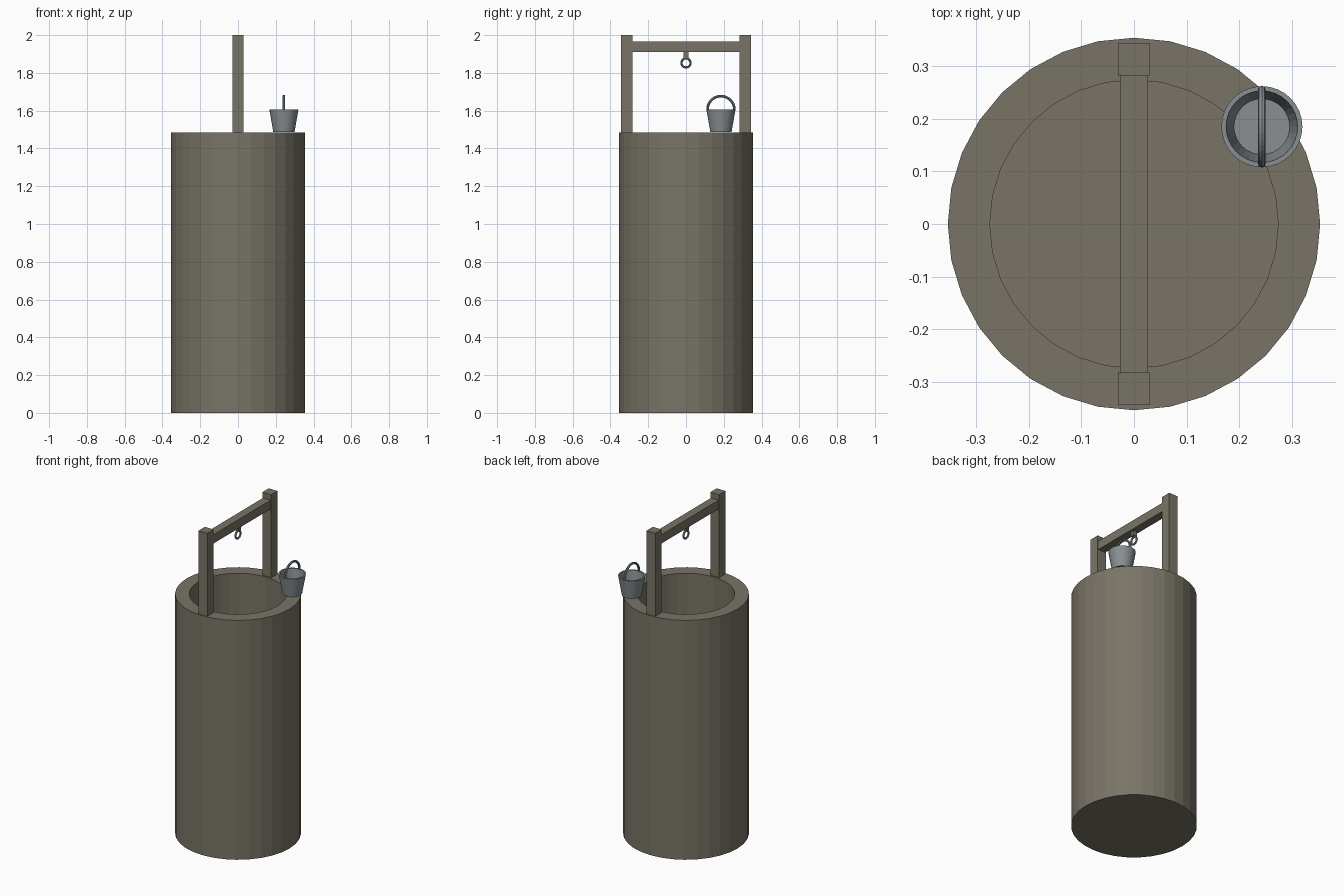
import bpy, bmesh, math
from mathutils import Vector

if "Cube" in bpy.data.objects:
    bpy.data.objects.remove(bpy.data.objects["Cube"])


def material(name, rgb):
    m = bpy.data.materials.new(name)
    m.diffuse_color = (*rgb, 1)
    m.use_nodes = True
    m.node_tree.nodes["Principled BSDF"].inputs["Base Color"].default_value = m.diffuse_color
    return m


STONE = material("weathered brown", (0.19, 0.175, 0.135))
METAL = material("bucket grey", (0.25, 0.275, 0.29))


def finish(name, bm, mat):
    bmesh.ops.recalc_face_normals(bm, faces=bm.faces)
    mesh = bpy.data.meshes.new(name)
    bm.to_mesh(mesh)
    bm.free()
    mesh.materials.append(mat)
    ob = bpy.data.objects.new(name, mesh)
    bpy.context.collection.objects.link(ob)
    return ob


def lathe(name, profile, sides, mat, loc=(0, 0, 0)):
    """Revolve (radius, z) points; the first and last rings are capped."""
    bm = bmesh.new()
    rings = []
    for r, z in profile:
        rings.append([bm.verts.new(Vector(loc) + Vector((
            r * math.cos(2 * math.pi * i / sides),
            r * math.sin(2 * math.pi * i / sides), z))) for i in range(sides)])
    for a, b in zip(rings, rings[1:]):
        for i in range(sides):
            j = (i + 1) % sides
            bm.faces.new((a[i], a[j], b[j], b[i]))
    bm.faces.new(rings[0])
    bm.faces.new(rings[-1])
    return finish(name, bm, mat)


def box(name, lo, hi, mat):
    bm = bmesh.new()
    bmesh.ops.create_cube(bm, size=1)
    for v in bm.verts:
        v.co = [(a + b) / 2 + c * (b - a) for a, b, c in zip(lo, hi, v.co)]
    return finish(name, bm, mat)


def arc_tube(name, centre, radius, tube, start, end, steps, sides, mat):
    """Round tube following an arc in the y-z plane; a full turn closes it."""
    bm = bmesh.new()
    closed = abs(end - start - 2 * math.pi) < 1e-6
    rings = []
    for s in range(steps if closed else steps + 1):
        a = start + (end - start) * s / steps
        out = Vector((0, math.cos(a), math.sin(a)))
        ring = []
        for i in range(sides):
            t = 2 * math.pi * i / sides
            p = Vector(centre) + out * (radius + tube * math.cos(t))
            p.x += tube * math.sin(t)
            ring.append(bm.verts.new(p))
        rings.append(ring)
    pairs = list(zip(rings, rings[1:]))
    if closed:
        pairs.append((rings[-1], rings[0]))
    else:
        bm.faces.new(rings[0])
        bm.faces.new(rings[-1])
    for a, b in pairs:
        for i in range(sides):
            j = (i + 1) % sides
            bm.faces.new((a[i], a[j], b[j], b[i]))
    return finish(name, bm, mat)


# Well shaft: hollow with a floor
TOP = 1.485
lathe("well_shaft", [(0.354, 0), (0.354, TOP), (0.274, TOP), (0.274, 0.08)],
      32, STONE)

# Posts, crossbeam and hook stem
for side, name in ((-1, "front_post"), (1, "back_post")):
    y = side * 0.313
    box(name, (-0.03, y - 0.031, TOP), (0.03, y + 0.031, 2.0), STONE)
box("crossbeam", (-0.026, -0.283, 1.91), (0.026, 0.283, 1.965), STONE)
box("hook_stem", (-0.012, -0.012, 1.879), (0.012, 0.012, 1.911), STONE)

# Ring under the beam
arc_tube("hook_ring", (0, 0, 1.853), 0.024, 0.006, 0, 2 * math.pi, 24, 8, METAL)

# Bucket with arched handle, resting on the rim
BX, BY = 0.243, 0.185
lathe("bucket", [(0.056, 0), (0.077, 0.12), (0.068, 0.12), (0.053, 0.01)],
      32, METAL, (BX, BY, TOP + 0.001))
arc_tube("bucket_handle", (BX, BY, 1.606), 0.071, 0.007, -0.06, math.pi + 0.06,
         20, 8, METAL)
